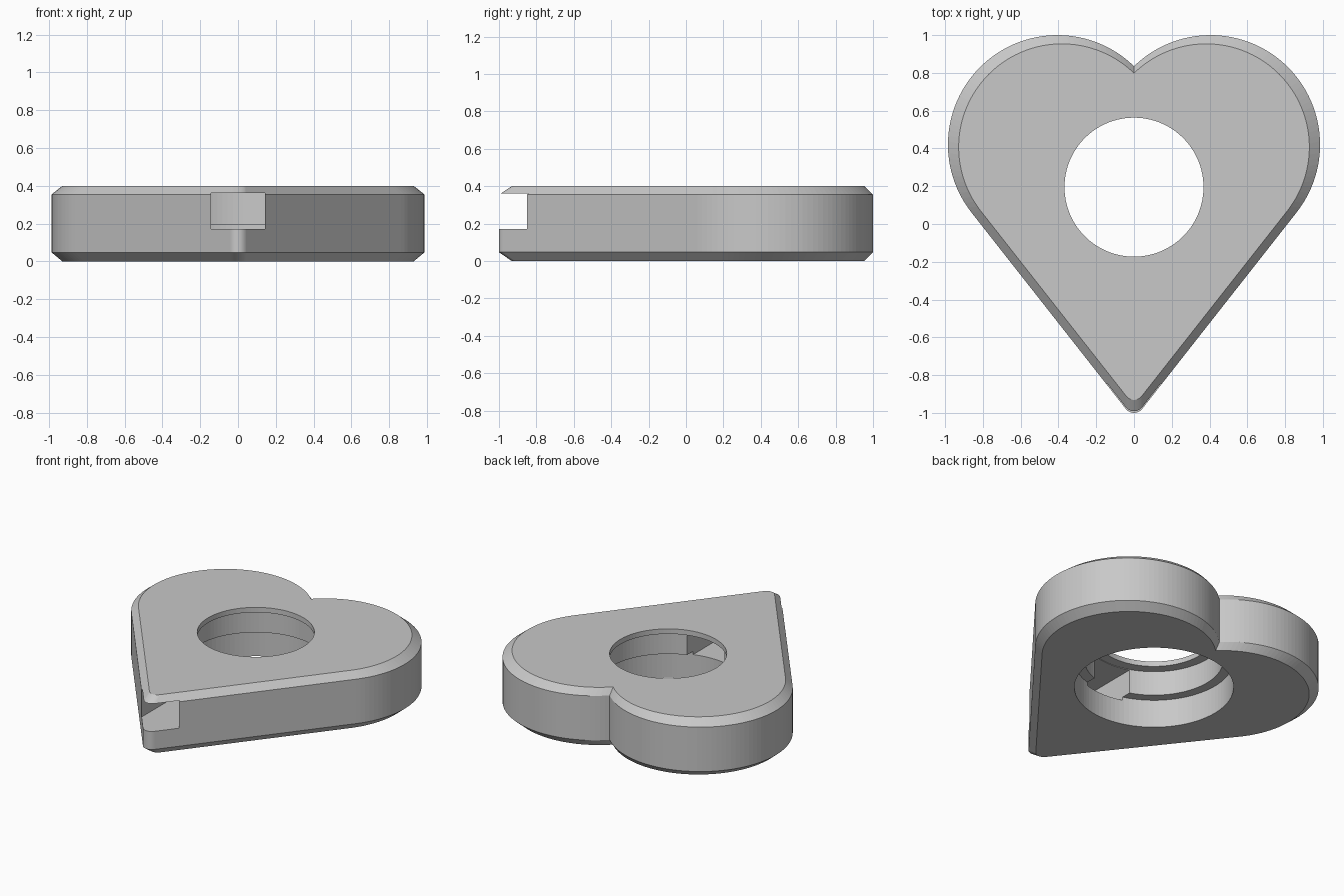
import bpy, bmesh
from math import acos, asin, atan2, cos, sin, hypot, pi

cube = bpy.data.objects.get("Cube")
if cube:
    bpy.data.objects.remove(cube, do_unlink=True)

grey = bpy.data.materials.new("plain grey")
grey.use_nodes = True
grey.diffuse_color = (0.58, 0.58, 0.58, 1)
grey.node_tree.nodes["Principled BSDF"].inputs["Base Color"].default_value = grey.diffuse_color

HOLE_Y = 0.195                       # centre of the bore and of the chamfer scaling
LOBE_X, LOBE_Y, LOBE_R = 0.405, 0.42, 0.58
TIP_Y, TIP_R = -0.945, 0.055


def arc(cx, cy, r, start, end, steps):
    angles = [start + (end - start) * i / steps for i in range(steps + 1)]
    return [(cx + r * cos(a), cy + r * sin(a)) for a in angles]


def loft(name, outline, levels):
    """Stack scaled copies of an outline about the bore axis and cap both ends."""
    bm = bmesh.new()
    rings = [[bm.verts.new((x * s, HOLE_Y + (y - HOLE_Y) * s, z)) for x, y in outline]
             for z, s in levels]
    n = len(outline)
    for low, high in zip(rings, rings[1:]):
        for i in range(n):
            j = (i + 1) % n
            bm.faces.new((low[i], low[j], high[j], high[i]))
    bm.faces.new(rings[0][::-1])
    bm.faces.new(rings[-1])
    bmesh.ops.recalc_face_normals(bm, faces=bm.faces)
    mesh = bpy.data.meshes.new(name)
    bm.to_mesh(mesh)
    bm.free()
    mesh.materials.append(grey)
    obj = bpy.data.objects.new(name, mesh)
    bpy.context.collection.objects.link(obj)
    return obj


def cut(obj, cutter):
    cutter.hide_render = True
    mod = obj.modifiers.new("cut", 'BOOLEAN')
    mod.operation = 'DIFFERENCE'
    mod.solver = 'EXACT'
    mod.object = cutter
    graph = bpy.context.evaluated_depsgraph_get()
    result = bpy.data.meshes.new_from_object(obj.evaluated_get(graph))
    obj.modifiers.clear()
    obj.data = result
    bpy.data.objects.remove(cutter, do_unlink=True)


# Heart outline: rounded tip, straight tangent side, round lobe, mirrored
dy = LOBE_Y - TIP_Y
side = atan2(dy, LOBE_X) - asin((LOBE_R - TIP_R) / hypot(LOBE_X, dy)) - pi / 2
cleft = pi - acos(LOBE_X / LOBE_R)
half = arc(0, TIP_Y, TIP_R, -pi / 2, side, 8) + arc(LOBE_X, LOBE_Y, LOBE_R, side, cleft, 56)
outline = half + [(-x, y) for x, y in half[-2:0:-1]]

# Heart body with chamfered top and bottom rims
body = loft("heart_body", outline,
            [(0, 0.9425), (0.047, 1), (0.355, 1), (0.4, 0.9425)])

# Stepped bore, widest at the bottom
circle = arc(0, HOLE_Y, 1, 0, 2 * pi, 100)[:-1]
bore = loft("bore_cutter", circle,
            [(-0.1, 0.5), (0.195, 0.5), (0.195, 0.435), (0.365, 0.435),
             (0.365, 0.368), (0.5, 0.368)])
cut(body, bore)

# Channel from the tip into the bore
w = 0.144
slot = loft("channel_cutter", [(-w, -1.2), (w, -1.2), (w, 0), (-w, 0)],
            [(0.172, 1), (0.361, 1)])
cut(body, slot)
